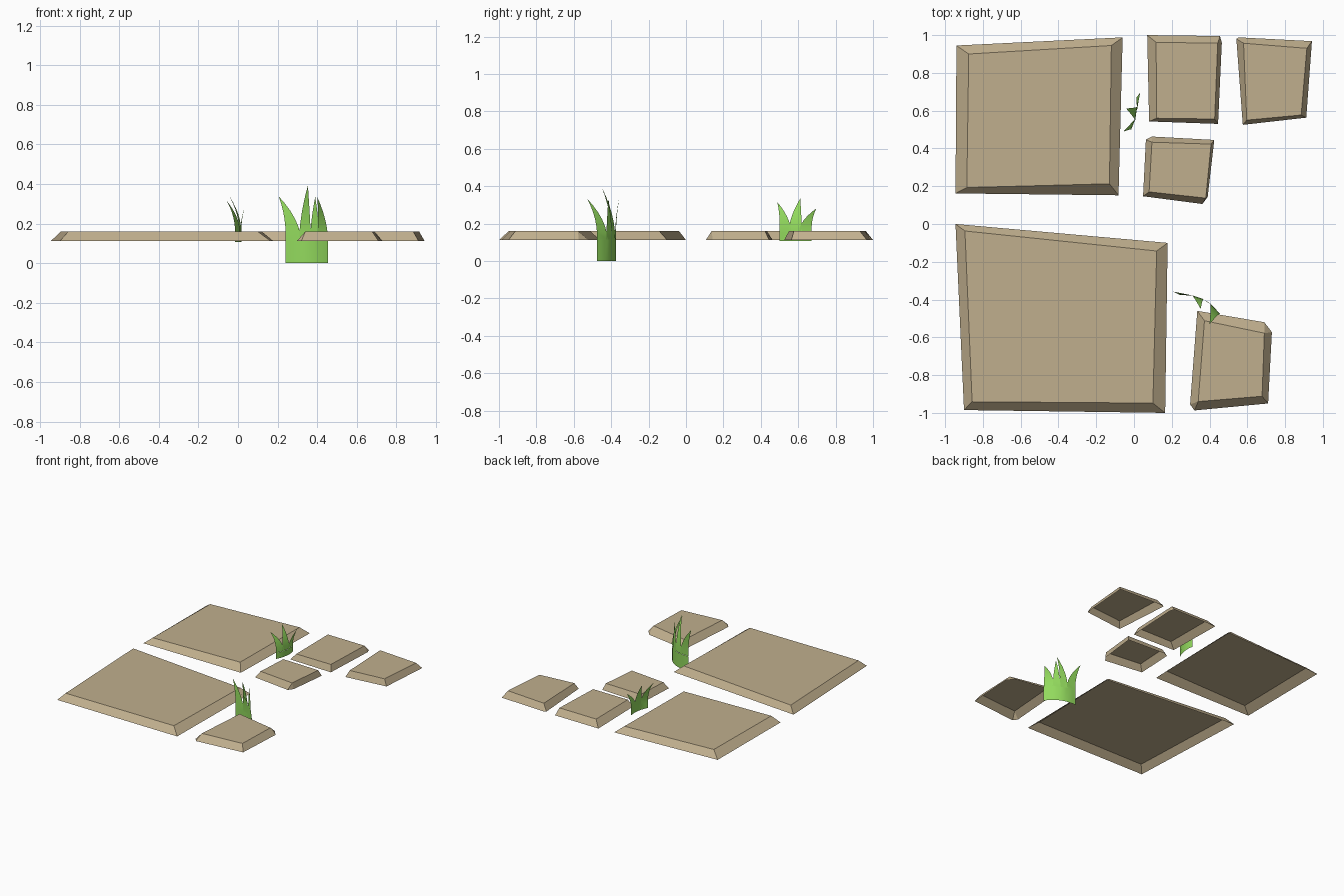
import bpy, bmesh
from mathutils import Vector

if "Cube" in bpy.data.objects:
    bpy.data.objects.remove(bpy.data.objects["Cube"])


def material(name, rgb):
    m = bpy.data.materials.new(name)
    m.diffuse_color = (*rgb, 1)
    m.use_nodes = True
    m.node_tree.nodes["Principled BSDF"].inputs["Base Color"].default_value = m.diffuse_color
    return m


STONE = material("tan stone", (0.53, 0.43, 0.27))
GRASS = material("grass green", (0.29, 0.70, 0.11))
Z0, Z1 = 0.112, 0.160


def finish(bm, name, mat, smooth):
    me = bpy.data.meshes.new(name)
    bm.to_mesh(me)
    bm.free()
    me.materials.append(mat)
    for p in me.polygons:
        p.use_smooth = smooth
    ob = bpy.data.objects.new(name, me)
    bpy.context.collection.objects.link(ob)


def slab(name, outer, inner):
    """Paving slab shell, open underneath: wide base, smaller top. Where a base
    corner is chipped, the top point repeats and the side becomes a triangle."""
    bm = bmesh.new()
    lo = [bm.verts.new((x, y, Z0)) for x, y in outer]
    hi = {p: bm.verts.new((*p, Z1)) for p in inner}
    top = [hi[p] for p in inner]
    bm.faces.new(list(dict.fromkeys(top)))
    for i in range(len(lo)):
        j = (i + 1) % len(lo)
        bm.faces.new(list(dict.fromkeys([lo[i], lo[j], top[j], top[i]])))
    bmesh.ops.recalc_face_normals(bm, faces=bm.faces)
    bm.faces.ensure_lookup_table()
    bm.normal_update()
    if bm.faces[0].normal.z < 0:
        bmesh.ops.reverse_faces(bm, faces=bm.faces)
    finish(bm, name, STONE, False)


# Paving slabs (base outline, top outline)
slab("large_slab_back",
     [(-.94, .945), (-.06, .988), (-.082, .152), (-.945, .162)],
     [(-.875, .90), (-.12, .945), (-.13, .213), (-.885, .193)])
slab("large_slab_front",
     [(-.945, 0), (.178, -.10), (.165, -1.0), (-.90, -.985)],
     [(-.895, -.037), (.12, -.143), (.10, -.948), (-.857, -.941)])
slab("small_slab_back_left",
     [(.07, 1.0), (.455, .995), (.465, .96), (.445, .53), (.08, .543)],
     [(.117, .962), (.443, .957), (.443, .957), (.427, .556), (.12, .56)])
slab("small_slab_back_right",
     [(.542, .98), (.555, .988), (.942, .968), (.912, .563), (.576, .525)],
     [(.58, .957), (.58, .957), (.915, .93), (.885, .577), (.597, .55)])
slab("tiny_slab",
     [(.063, .447), (.095, .463), (.425, .445), (.39, .143), (.362, .106), (.048, .147)],
     [(.095, .433), (.095, .433), (.408, .423), (.38, .137), (.38, .137), (.08, .17)])
slab("small_slab_front",
     [(.335, -.46), (.69, -.52), (.73, -.573), (.71, -.95), (.32, -.987), (.297, -.955)],
     [(.373, -.512), (.69, -.578), (.69, -.578), (.678, -.912), (.34, -.94), (.34, -.94)])


def tuft(name, p0, ctrl, p1, z_low, z_high, blades):
    """Curved strip at the ground, split above into bending, tapered blades."""
    bm = bmesh.new()

    def base(u, z):
        a = Vector(p0) * (1 - u) ** 2 + Vector(ctrl) * 2 * u * (1 - u) + Vector(p1) * u * u
        return Vector((a.x, a.y, z))

    def strip(rows):
        for r, s in zip(rows, rows[1:]):
            bm.faces.new([r[0], r[1], s[1], s[0]])

    n = 10
    strip([[bm.verts.new(base(i / n, z)) for z in (z_low, z_high)] for i in range(n + 1)][::-1])
    steps = 6
    for u0, u1, tip in blades:
        left, right = base(u0, z_high), base(u1, z_high)
        mid = (left + right) / 2
        rise = Vector(tip) - mid
        rows = []
        for k in range(steps):
            t = k / steps
            c = mid + Vector((rise.x * t ** 2, rise.y * t ** 2, rise.z * t))
            half = (right - left) / 2 * (1 - t ** 1.6)
            rows.append([bm.verts.new(c - half), bm.verts.new(c + half)])
        strip(rows)
        bm.faces.new([*rows[-1], bm.verts.new(tip)])
    bmesh.ops.remove_doubles(bm, verts=bm.verts, dist=0.0005)
    finish(bm, name, GRASS, True)


# Grass tufts between the slabs
tuft("front_grass", (.24, -.375), (.38, -.365), (.455, -.475), 0, .115,
     [(0, .3, (.205, -.357, .338)), (.26, .52, (.353, -.45, .393)),
      (.5, .74, (.39, -.415, .335)), (.7, 1, (.40, -.53, .335))])
tuft("back_grass", (-.015, .50), (.03, .58), (.012, .672), .107, .155,
     [(0, .38, (-.057, .488, .315)), (.3, .72, (-.042, .612, .336)),
      (.62, 1, (.033, .697, .282))])
